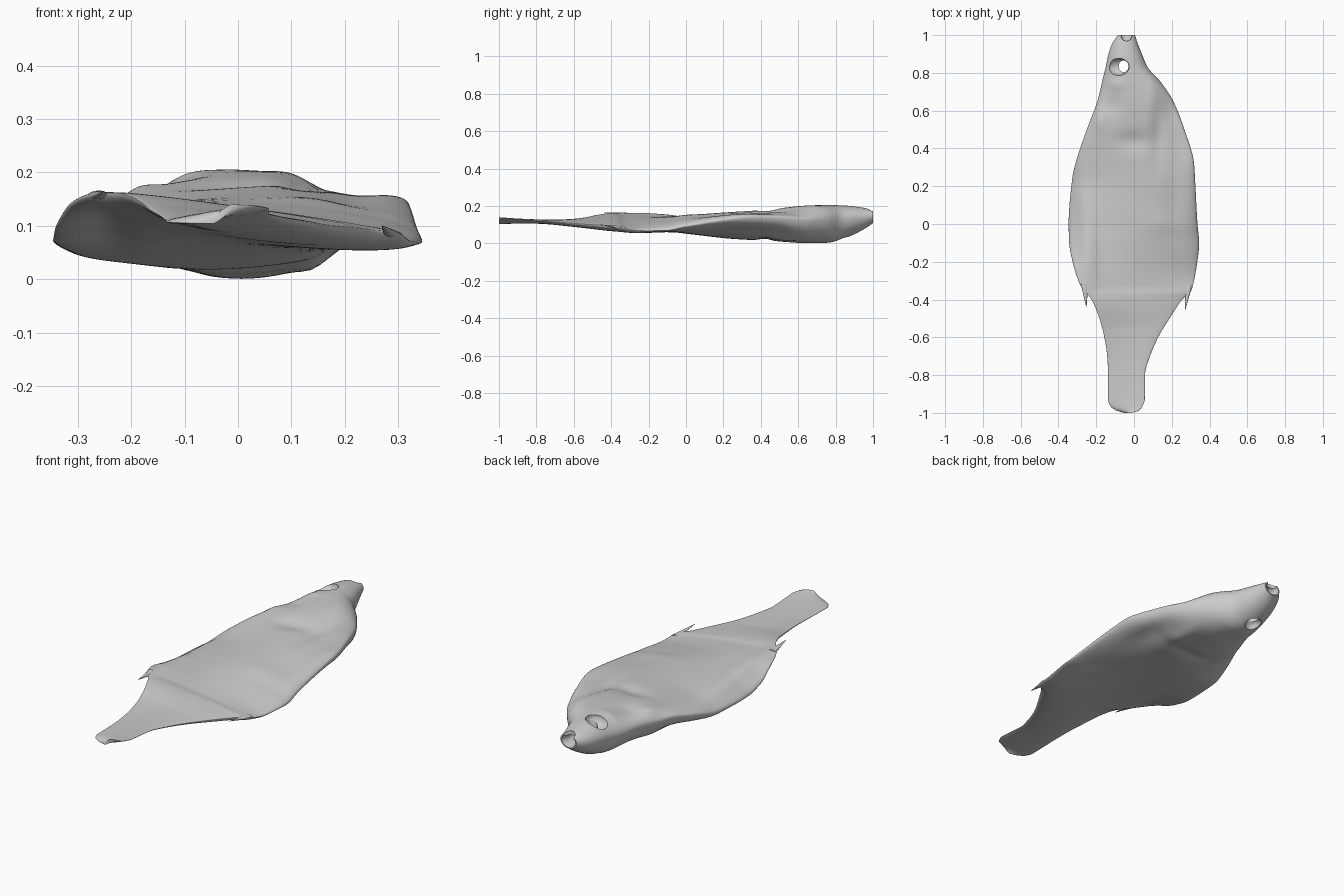
import bpy, bmesh, math
from mathutils import Vector

if "Cube" in bpy.data.objects:
    bpy.data.objects.remove(bpy.data.objects["Cube"])

# outline seen from above: y, left x, right x
OUTLINE = [(-1, -.05, -.01), (-.99, -.09, .025), (-.965, -.125, .045), (-.93, -.137, .057),
           (-.8, -.137, .058), (-.7, -.142, .085), (-.6, -.157, .128), (-.5, -.183, .188),
           (-.42, -.215, .24), (-.395, -.228, .258), (-.36, -.256, .3), (-.34, -.276, .308),
           (-.2, -.325, .335), (-.1, -.343, .345), (0, -.346, .336), (.24, -.327, .323),
           (.32, -.31, .318), (.5, -.25, .267), (.65, -.194, .208), (.76, -.167, .135),
           (.83, -.15, .072), (.9, -.135, .042), (.96, -.113, .018), (1, -.085, .005)]
# heights: y, left edge, right edge, top of middle, bottom of middle
HEIGHTS = [(-1, .106, .138, .128, .118), (-.8, .11, .122, .127, .107), (-.6, .127, .106, .127, .09),
           (-.38, .162, .09, .128, .075), (-.25, .142, .068, .132, .07), (-.1, .09, .07, .143, .062),
           (0, .072, .09, .15, .053), (.2, .07, .125, .16, .034), (.35, .1, .142, .172, .02),
           (.5, .125, .138, .188, .01), (.65, .125, .125, .202, .001), (.75, .12, .125, .205, .003),
           (.85, .125, .13, .202, .028), (.95, .135, .14, .19, .075), (1, .145, .148, .178, .108)]
# surface folds: x, y, radius x, radius y, height
TOP_FOLDS = [(0, .44, .1, .05, -.014), (.13, .45, .035, .15, -.02), (.23, .4, .07, .2, -.022),
             (.2, .62, .05, .12, -.02), (-.19, .55, .035, .06, .018), (-.12, .63, .05, .05, -.012),
             (.1, .68, .04, .1, .008), (-.25, -.12, .05, .2, .032), (-.27, .15, .04, .15, .015),
             (.15, .0, .08, .06, .005), (.22, .1, .06, .15, -.012), (-.1, .74, .05, .03, .008)]
BOTTOM_FOLDS = [(.14, .52, .035, .1, -.014), (.22, .4, .06, .15, .025), (-.17, .5, .03, .1, -.012),
                (-.23, .4, .05, .12, .015), (-.25, -.15, .05, .18, .026), (0, .42, .14, .04, .012)]
NECK = 80


def sample(table, y):
    """Monotone cubic interpolation through the table rows."""
    n = len(table)
    i = max(0, min(n - 2, sum(r[0] <= y for r in table) - 1))
    a, b = table[i], table[i + 1]
    h = b[0] - a[0]
    t = (y - a[0]) / h

    def slope(k, c):
        d = [(table[j + 1][c] - table[j][c]) / (table[j + 1][0] - table[j][0])
             for j in (max(k - 1, 0), min(k, n - 2))]
        return 0 if d[0] * d[1] <= 0 else 2 * d[0] * d[1] / (d[0] + d[1])
    return [(2*t**3 - 3*t*t + 1) * a[c] + (t**3 - 2*t*t + t) * h * slope(i, c)
            + (3*t*t - 2*t**3) * b[c] + (t**3 - t*t) * h * slope(i + 1, c)
            for c in range(1, len(a))]


def folds(table, x, y):
    return sum(h * math.exp(-((x - cx) / rx) ** 2 - ((y - cy) / ry) ** 2)
               for cx, cy, rx, ry, h in table)


def section(y):
    xl, xr = sample(OUTLINE, y)
    zl, zr, zt, zb = sample(HEIGHTS, y)
    ring = []
    for k in range(NECK):
        a = 2 * math.pi * k / NECK
        s, w = math.cos(a), abs(math.sin(a))
        x = (xl + xr) / 2 + (xr - xl) / 2 * s
        edge = zl + (zr - zl) * (s + 1) / 2
        mid = (zl + zr) / 2
        if math.sin(a) >= 0:
            z = edge + (zt - mid) * w + folds(TOP_FOLDS, x, y) * w
            z = max(z, edge + .008 * w)
        else:
            z = edge - (mid - zb) * w + folds(BOTTOM_FOLDS, x, y) * w
            z = min(z, edge - .008 * w + max(0, folds(BOTTOM_FOLDS[4:5], x, y)) * w)
        ring.append(Vector((x, y, max(z, 0))))
    return ring


# body lofted from tail to snout, then turned inward for the mouth
rings = [section(-1 + 2 * i / 150) for i in range(151)]
rings.insert(1, section(-.996))
outer = rings[-1]
centre = sum(outer, Vector()) / NECK
for scale, y in ((.85, 1.0), (.72, .985), (.65, .95), (.5, .91), (.2, .9)):
    rings.append([Vector((centre.x + (p.x - centre.x) * scale, y,
                          centre.z + (p.z - centre.z) * scale)) for p in outer])
bm = bmesh.new()
rows = [[bm.verts.new(p) for p in r] for r in rings]
for a, b in zip(rows, rows[1:]):
    for k in range(NECK):
        j = (k + 1) % NECK
        bm.faces.new((a[k], a[j], b[j], b[k]))
bm.faces.new(rows[0])
bm.faces.new(rows[-1][::-1])
bmesh.ops.recalc_face_normals(bm, faces=bm.faces)
mesh = bpy.data.meshes.new("fish_body")
bm.to_mesh(mesh)
bm.free()
body = bpy.data.objects.new("fish_body", mesh)
bpy.context.collection.objects.link(body)


def cut(name, loc, size, cylinder=False):
    if cylinder:
        bpy.ops.mesh.primitive_cylinder_add(vertices=20, radius=1, depth=2, location=loc)
    else:
        bpy.ops.mesh.primitive_uv_sphere_add(segments=28, ring_count=16, radius=1, location=loc)
    cutter = bpy.context.object
    cutter.name, cutter.scale, cutter.hide_render = name, size, True
    mod = body.modifiers.new(name, 'BOOLEAN')
    mod.operation, mod.object, mod.solver = 'DIFFERENCE', cutter, 'EXACT'
    bpy.context.view_layer.update()
    bpy.context.view_layer.objects.active = body
    bpy.ops.object.modifier_apply(modifier=name)
    bpy.data.objects.remove(cutter)


# eye sockets on both faces, joined by a hole, and the notch in the upper lip
cut("upper_socket", (-.085, .832, .198), (.06, .046, .045))
cut("lower_socket", (-.06, .835, .025), (.045, .042, .035))
cut("eye_hole", (-.055, .835, .1), (.026, .031, .2), True)
cut("lip_notch", (-.04, 1.0, .178), (.03, .032, .035))


# pointed trailing tips of the side fins, rooted inside the body edge
def fin_tip(name, base, tip, radius, flat):
    bpy.ops.mesh.primitive_cone_add(vertices=16, radius1=1, radius2=.05, depth=1)
    fin = bpy.context.object
    fin.name = name
    for v in fin.data.vertices:
        p = Vector(base).lerp(Vector(tip), v.co.z + .5)
        v.co = p + Vector((v.co.x * radius, 0, v.co.y * flat))
    return fin


tips = [fin_tip("left_fin_tip", (-.262, -.315, .155), (-.252, -.44, .165), .02, .011),
        fin_tip("right_fin_tip", (.291, -.325, .08), (.27, -.457, .1), .018, .011)]

for o in [body] + tips:
    bpy.ops.object.select_all(action='DESELECT')
    o.select_set(True)
    bpy.context.view_layer.objects.active = o
    bpy.ops.object.shade_smooth_by_angle(angle=math.radians(50))
